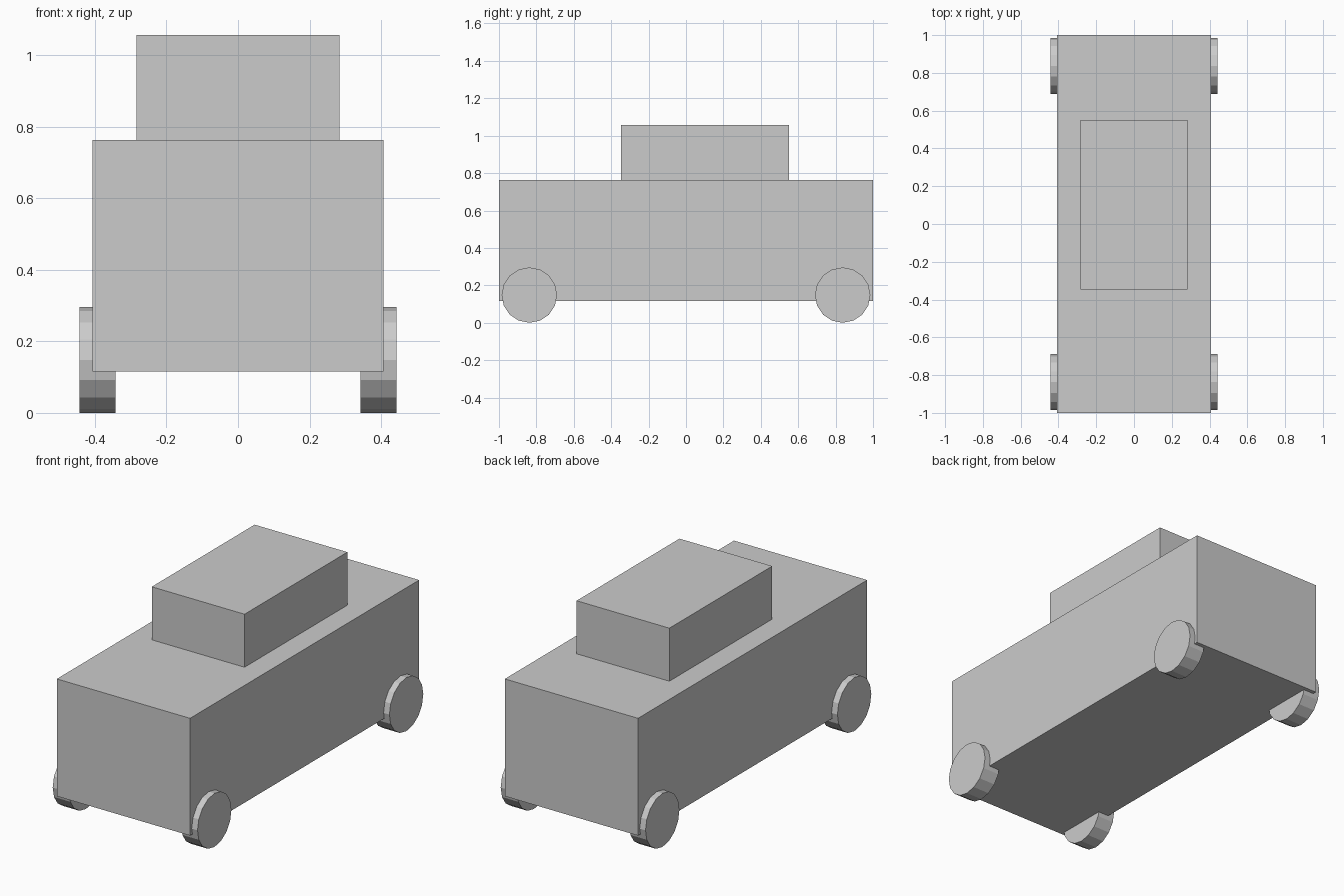
import bpy
from math import pi

if "Cube" in bpy.data.objects:
    bpy.data.objects.remove(bpy.data.objects["Cube"])


def box(name, x, y, z):
    """Box spanning the given (min, max) ranges."""
    spans = (x, y, z)
    bpy.ops.mesh.primitive_cube_add(size=1, location=[(a + b) / 2 for a, b in spans])
    obj = bpy.context.object
    obj.name = name
    obj.scale = [b - a for a, b in spans]
    bpy.ops.object.transform_apply(location=False, rotation=False, scale=True)
    return obj


# Main body and cabin
box("body", (-0.407, 0.407), (-1, 1), (0.115, 0.763))
box("cabin", (-0.2835, 0.2835), (-0.348, 0.55), (0.763, 1.056))

# Four 16-sided wheels, partly sunk into the body
RADIUS = 0.148
for end, y in (("front", -0.8375), ("rear", 0.8375)):
    for side, x in (("left", -0.3925), ("right", 0.3925)):
        bpy.ops.mesh.primitive_cylinder_add(
            vertices=16, radius=RADIUS, depth=0.1,
            location=(x, y, RADIUS), rotation=(0, pi / 2, 0))
        bpy.context.object.name = f"{end}_{side}_wheel"
